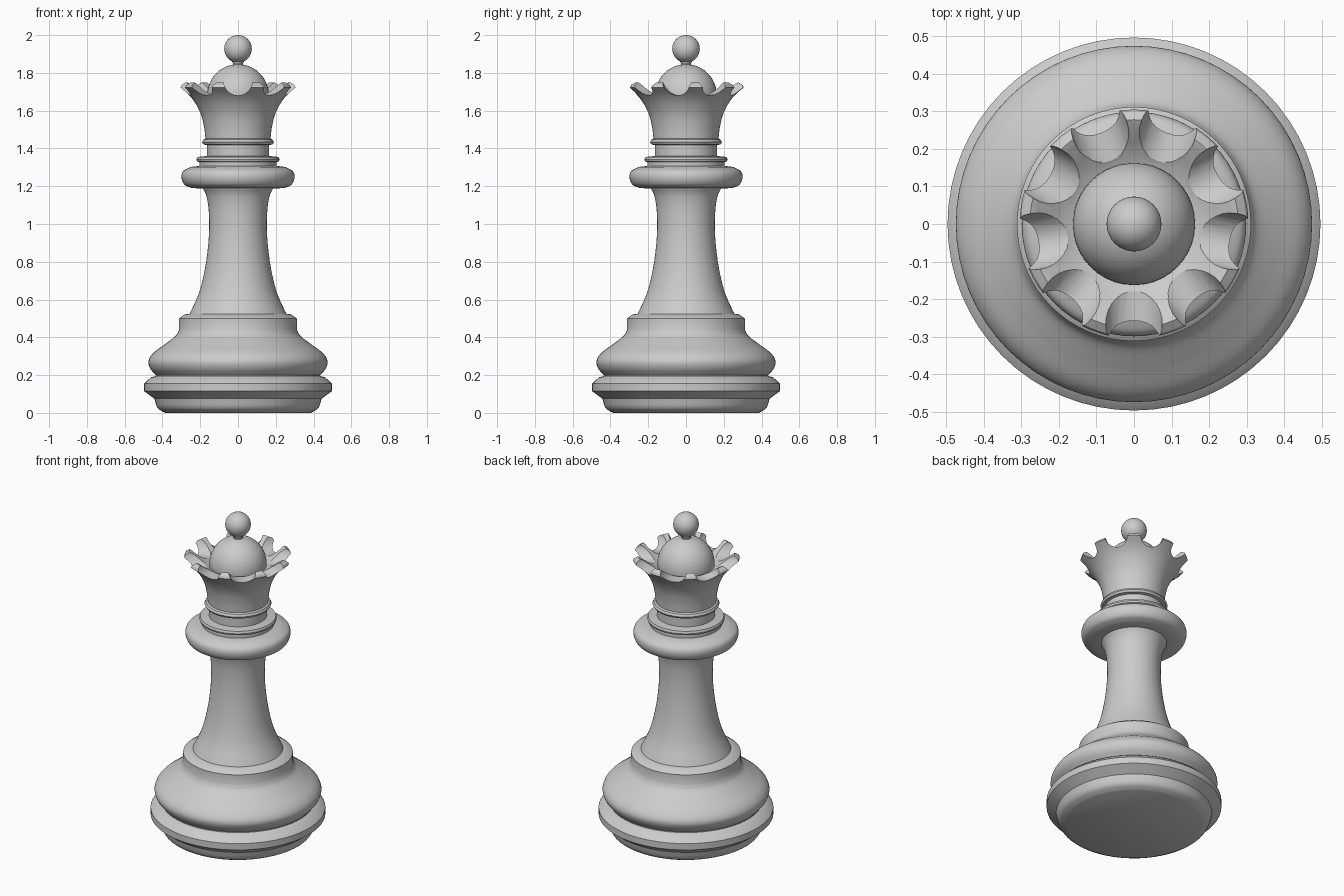
import bpy, bmesh
from math import cos, sin, pi, radians
from mathutils import Vector, Matrix

if "Cube" in bpy.data.objects:
    bpy.data.objects.remove(bpy.data.objects["Cube"])

SEG = 64


def curve(pts, n=5):
    """Catmull-Rom curve through (radius, z) points."""
    p = [Vector(q) for q in pts]
    p = [2 * p[0] - p[1]] + p + [2 * p[-1] - p[-2]]
    out = []
    for i in range(1, len(p) - 2):
        a, b, c, d = p[i - 1:i + 3]
        for k in range(n):
            t = k / n
            v = 0.5 * (2 * b + (c - a) * t + (2 * a - 5 * b + 4 * c - d) * t**2
                       + (3 * b - a - 3 * c + d) * t**3)
            out.append((v.x, v.y))
    return out + [tuple(pts[-1])]


def finish(name, bm):
    bmesh.ops.recalc_face_normals(bm, faces=bm.faces)
    me = bpy.data.meshes.new(name)
    bm.to_mesh(me)
    bm.free()
    ob = bpy.data.objects.new(name, me)
    bpy.context.collection.objects.link(ob)
    return ob


def activate(ob):
    bpy.ops.object.select_all(action='DESELECT')
    ob.select_set(True)
    bpy.context.view_layer.objects.active = ob


def smooth(ob):
    activate(ob)
    bpy.ops.object.shade_smooth_by_angle(angle=radians(32))
    return ob


def lathe(name, profile):
    """Closed solid of revolution, capped at both ends."""
    bm = bmesh.new()
    rings = [[bm.verts.new((r * cos(2 * pi * i / SEG), r * sin(2 * pi * i / SEG), z))
              for i in range(SEG)] for r, z in profile]
    for a, b in zip(rings, rings[1:]):
        for i in range(SEG):
            j = (i + 1) % SEG
            bm.faces.new((a[i], a[j], b[j], b[i]))
    bm.faces.new(rings[0][::-1])
    bm.faces.new(rings[-1])
    return finish(name, bm)


def ball(name, r, z):
    bm = bmesh.new()
    bmesh.ops.create_uvsphere(bm, u_segments=40, v_segments=24, radius=r,
                              matrix=Matrix.Translation((0, 0, z)))
    return smooth(finish(name, bm))


# Stepped foot, rounded bulge and the collar the stem stands on
foot = (curve([(0.385, 0), (0.425, 0.025), (0.443, 0.075)], 4)
        + [(0.497, 0.115), (0.497, 0.155), (0.462, 0.188), (0.435, 0.195)])
bulge = curve([(0.435, 0.2), (0.465, 0.235), (0.474, 0.275), (0.448, 0.318),
               (0.385, 0.365), (0.33, 0.408), (0.312, 0.44)])
smooth(lathe("base", foot + bulge + [(0.312, 0.5), (0.28, 0.522), (0.25, 0.525)]))

# Slender flared stem
smooth(lathe("stem", curve([(0.258, 0.52), (0.205, 0.64), (0.172, 0.78), (0.154, 0.94),
                            (0.155, 1.07), (0.168, 1.15), (0.19, 1.195)])))

# Wide rounded collar
smooth(lathe("collar", [(0.18, 1.188)] + curve(
    [(0.245, 1.19), (0.283, 1.208), (0.299, 1.245), (0.29, 1.28), (0.25, 1.302)])
    + [(0.2, 1.308)]))

# Neck with its stepped rings
smooth(lathe("neck", [(0.205, 1.3), (0.205, 1.327), (0.217, 1.332), (0.22, 1.342),
                      (0.215, 1.355), (0.165, 1.36), (0.165, 1.418), (0.183, 1.421),
                      (0.19, 1.433), (0.183, 1.447), (0.17, 1.453)]))

# Flared crown with a sloping bowl
crown = lathe("crown", curve([(0.172, 1.45), (0.179, 1.51), (0.195, 1.577), (0.226, 1.64),
                              (0.262, 1.685), (0.305, 1.722)], 4)
              + [(0.3, 1.735), (0.278, 1.75), (0.262, 1.742), (0.215, 1.705),
                 (0.17, 1.675), (0.12, 1.66)])

# Nine round notches cut radially through the rim
for k in range(9):
    ang = radians(270 + 40 * k)
    bm = bmesh.new()
    bmesh.ops.create_cone(
        bm, cap_ends=True, segments=28, radius1=0.076, radius2=0.076, depth=0.3,
        matrix=Matrix.Rotation(ang, 4, 'Z') @ Matrix.Translation((0.29, 0, 1.757))
        @ Matrix.Rotation(pi / 2, 4, 'Y'))
    cutter = finish("notch_cutter", bm)
    cutter.hide_render = True
    mod = crown.modifiers.new("notch", 'BOOLEAN')
    mod.operation, mod.solver, mod.object = 'DIFFERENCE', 'EXACT', cutter
    activate(crown)
    bpy.ops.object.modifier_apply(modifier=mod.name)
    bpy.data.objects.remove(cutter)
smooth(crown)

# Dome, short pin and finial ball
ball("dome", 0.163, 1.683)
smooth(lathe("pin", [(0.035, 1.83), (0.026, 1.848), (0.035, 1.87)]))
ball("finial", 0.073, 1.927)
